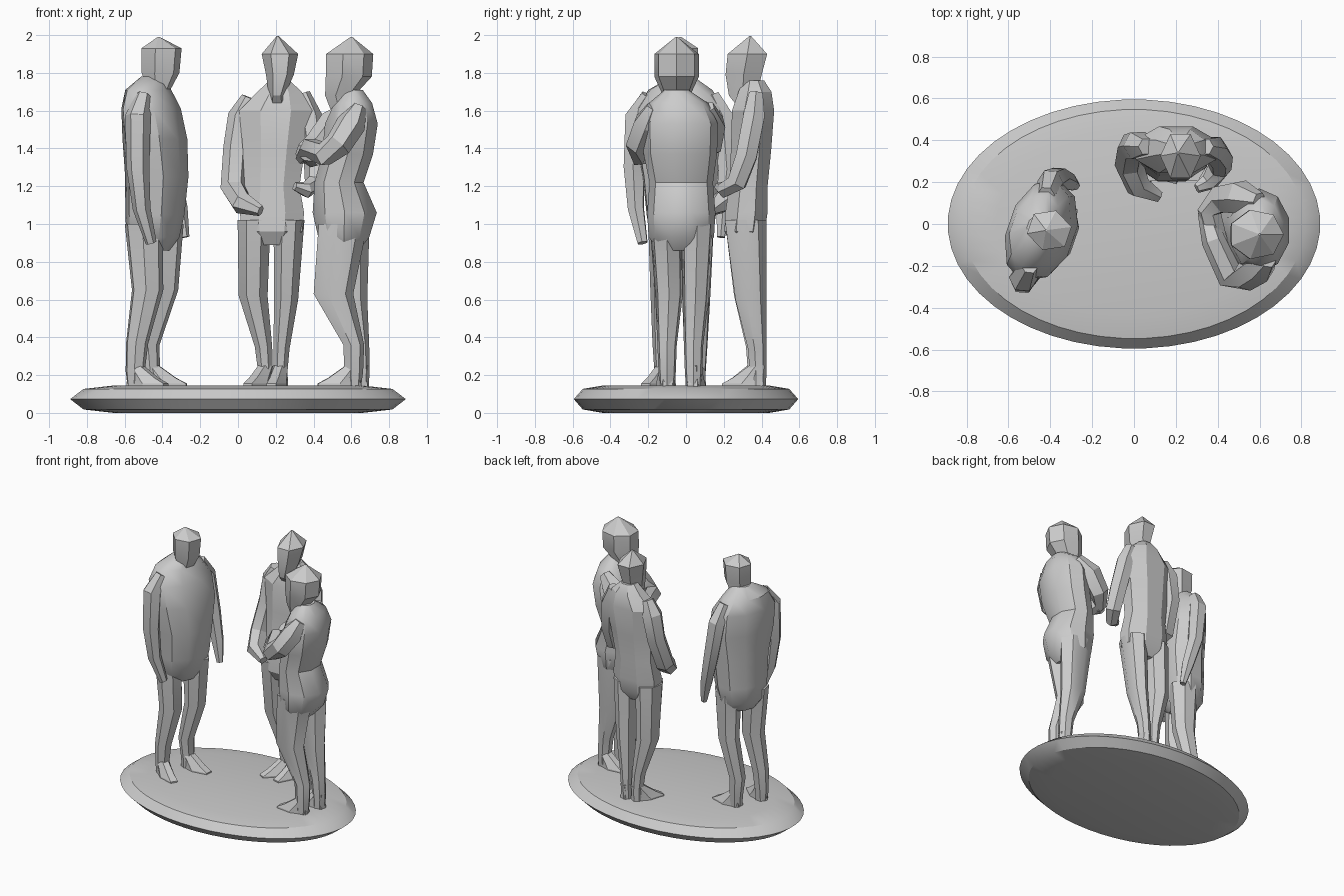
import bpy, bmesh, math
from mathutils import Vector, Matrix


def skin(name, rings, smooth=35):
    """Bridge equal-length vertex rings, cap both ends and shade."""
    bm = bmesh.new()
    loops = [[bm.verts.new(p) for p in r] for r in rings]
    n = len(loops[0])
    for a, b in zip(loops, loops[1:]):
        for i in range(n):
            j = (i + 1) % n
            bm.faces.new((a[i], a[j], b[j], b[i]))
    bm.faces.new(loops[0])
    bm.faces.new(loops[-1])
    bmesh.ops.remove_doubles(bm, verts=bm.verts, dist=0.0005)
    bmesh.ops.recalc_face_normals(bm, faces=bm.faces)
    me = bpy.data.meshes.new(name)
    bm.to_mesh(me)
    bm.free()
    ob = bpy.data.objects.new(name, me)
    bpy.context.collection.objects.link(ob)
    bpy.ops.object.select_all(action='DESELECT')
    ob.select_set(True)
    bpy.context.view_layer.objects.active = ob
    bpy.ops.object.shade_smooth_by_angle(angle=math.radians(smooth))
    return ob


def loft(name, secs, yaw, n, smooth=35):
    """Horizontal sections (x, y, z, depth, width) turned to face yaw."""
    rot = Matrix.Rotation(math.radians(yaw), 3, 'Z')
    rings = []
    for x, y, z, d, w in secs:
        ang = [2 * math.pi * (i + 0.5) / n for i in range(n)]
        rings.append([Vector((x, y, z)) + rot @ Vector((d * 1.05 * math.cos(a), w * 1.05 * math.sin(a), 0))
                      for a in ang])
    return skin(name, rings, smooth)


def limb(name, pts, n=6):
    """Tube through points (x, y, z, radius)."""
    c = [Vector(p[:3]) for p in pts]
    side, rings = Vector((1, 0, 0)), []
    for i, p in enumerate(pts):
        t = (c[min(i + 1, len(c) - 1)] - c[max(i - 1, 0)]).normalized()
        side = (side - t * side.dot(t)).normalized()
        up = t.cross(side)
        rings.append([c[i] + p[3] * 1.05 * (side * math.cos(k * 2 * math.pi / n) + up * math.sin(k * 2 * math.pi / n))
                      for k in range(n)])
    return skin(name, rings, 25)


def leg(name, secs, yaw, foot_yaw):
    """Leg sections followed by an ankle and a wedge foot."""
    loft(name, secs + [(*secs[-1][:2], 0.14, 0.04, 0.04)], yaw, 7, 40)
    x, y = secs[-1][:2]
    f = math.radians(foot_yaw)
    step = lambda k: (x + k * math.cos(f), y + k * math.sin(f))
    loft(name + "_foot", [(*step(0), 0.25, 0.045, 0.04), (*step(0.05), 0.185, 0.09, 0.045),
                          (*step(0.075), 0.155, 0.125, 0.05), (*step(0.075), 0.135, 0.125, 0.05)], foot_yaw, 6, 20)


# Oval plinth with a sharp rim
loft("plinth", [(0, 0, z, 0.848 * s, 0.567 * s) for z, s in
                ((0, .74), (.018, .92), (.073, 1), (.127, .92), (.145, .74))], 0, 48, 32)

# Left figure: stands with arms hanging, facing the others
Y = -19
loft("left_torso", [(-.45, -.02, 1.78, .06, .06), (-.475, -.03, 1.71, .11, .17), (-.46, -.03, 1.61, .14, .24),
                    (-.44, -.03, 1.45, .155, .24), (-.43, -.03, 1.25, .155, .20), (-.44, -.025, 1.05, .145, .185),
                    (-.45, -.025, .93, .13, .165), (-.45, -.025, .86, .08, .11)], Y, 10)
loft("left_head", [(-.42, -.03, 1.99, .005, .005), (-.405, -.03, 1.93, .105, .095), (-.41, -.03, 1.80, .098, .09),
                   (-.42, -.03, 1.71, .06, .06), (-.45, -.03, 1.64, .06, .06)], Y, 6, 25)
leg("left_leg_near", [(-.50, -.11, 1.0, .10, .085), (-.48, -.11, .65, .082, .075),
                      (-.535, -.12, .37, .058, .055), (-.545, -.12, .22, .05, .045)], Y, -30)
leg("left_leg_far", [(-.39, .06, 1.0, .10, .085), (-.395, .06, .65, .076, .07),
                     (-.47, .06, .36, .052, .055), (-.46, .06, .22, .045, .045)], Y, -5)
limb("left_arm_near", [(-.50, -.20, 1.68, .04), (-.53, -.26, 1.57, .065), (-.53, -.275, 1.3, .058),
                       (-.51, -.265, 1.08, .045), (-.46, -.23, .90, .028)])
limb("left_arm_far", [(-.42, .14, 1.68, .04), (-.40, .20, 1.56, .06), (-.36, .22, 1.28, .052),
                      (-.31, .20, 1.08, .042), (-.28, .185, .93, .022)])

# Middle figure: facing front, forearms bent forward
Y = -90
loft("middle_torso", [(.22, .36, 1.76, .055, .055), (.22, .365, 1.70, .09, .12), (.20, .355, 1.60, .115, .20),
                      (.19, .345, 1.40, .11, .17), (.18, .33, 1.20, .105, .15), (.18, .32, 1.06, .115, .175),
                      (.18, .31, .96, .11, .165), (.18, .31, .89, .07, .10)], Y, 8, 25)
loft("middle_head", [(.21, .34, 1.995, .005, .005), (.222, .325, 1.90, .115, .092), (.222, .305, 1.79, .105, .07),
                     (.205, .30, 1.68, .08, .04), (.21, .34, 1.60, .055, .05)], Y, 6, 20)
leg("middle_leg_left", [(.085, .31, 1.02, .11, .085), (.08, .335, .62, .085, .075),
                        (.135, .365, .35, .05, .045), (.145, .37, .22, .045, .038)], Y, -120)
leg("middle_leg_right", [(.27, .31, 1.02, .11, .08), (.255, .34, .60, .083, .062),
                         (.23, .375, .34, .05, .042), (.225, .38, .22, .045, .036)], Y, -105)
limb("middle_arm_left", [(.06, .37, 1.67, .04), (.02, .375, 1.57, .07), (-.01, .37, 1.40, .065),
                         (-.025, .29, 1.19, .065), (.02, .18, 1.11, .058), (.12, .13, 1.07, .028)])
limb("middle_arm_right", [(.34, .37, 1.69, .04), (.38, .36, 1.57, .062), (.41, .32, 1.36, .06),
                          (.41, .27, 1.22, .055), (.36, .20, 1.18, .042), (.30, .17, 1.20, .022)])

# Right figure: facing left with folded arms, one knee bent
Y = 180
loft("right_torso", [(.61, -.05, 1.71, .05, .06), (.61, -.04, 1.64, .10, .15), (.60, -.03, 1.53, .14, .19),
                     (.58, -.03, 1.37, .135, .185), (.535, -.025, 1.22, .13, .16), (.565, -.025, 1.06, .17, .172),
                     (.56, -.025, .93, .135, .165), (.56, -.025, .86, .08, .11)], Y, 10)
loft("right_head", [(.60, -.05, 1.99, .005, .005), (.585, -.05, 1.90, .125, .115), (.58, -.05, 1.78, .122, .115),
                    (.535, -.05, 1.68, .078, .07), (.55, -.05, 1.61, .065, .06)], Y, 7, 30)
leg("right_leg_near", [(.55, -.105, 1.0, .13, .085), (.50, -.09, .63, .105, .072),
                       (.61, -.10, .36, .055, .05), (.61, -.10, .22, .05, .045)], Y, 185)
leg("right_leg_far", [(.57, .06, 1.0, .12, .085), (.59, .05, .60, .09, .068),
                      (.64, .04, .36, .052, .05), (.65, .04, .22, .045, .045)], Y, 172)
limb("right_arm_near", [(.64, -.17, 1.62, .04), (.60, -.205, 1.53, .075), (.53, -.25, 1.42, .07),
                        (.46, -.25, 1.37, .062), (.38, -.08, 1.40, .055), (.34, .06, 1.35, .035)])
limb("right_arm_far", [(.60, .11, 1.62, .04), (.51, .13, 1.53, .08), (.42, .12, 1.42, .07),
                       (.36, .06, 1.38, .055), (.40, -.10, 1.35, .05), (.43, -.18, 1.34, .03)])
